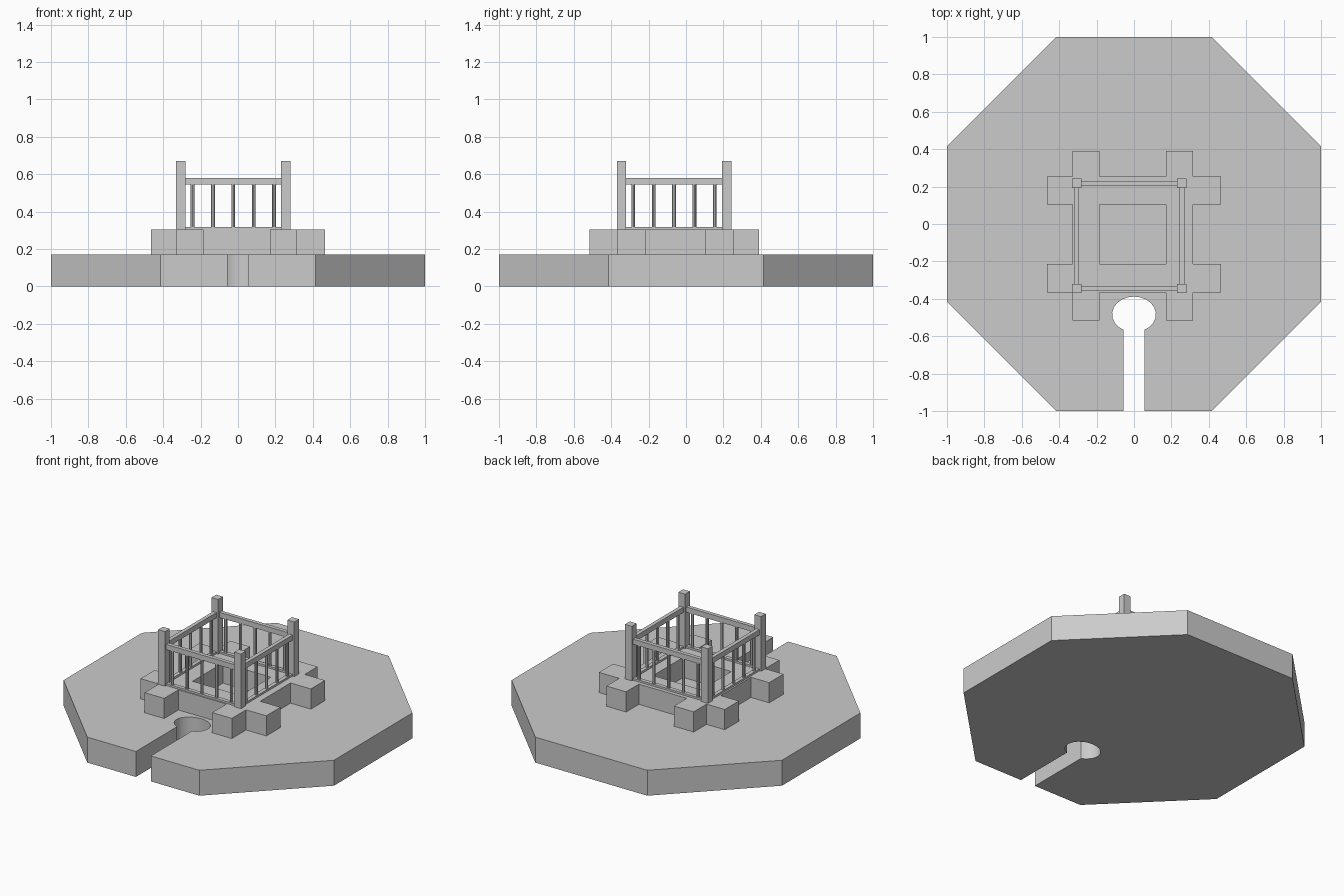
import bpy, bmesh, math

cube = bpy.data.objects.get("Cube")
if cube:
    bpy.data.objects.remove(cube, do_unlink=True)

stone = bpy.data.materials.new("light_grey")
stone.use_nodes = True
GREY = (0.6, 0.6, 0.6, 1)
stone.diffuse_color = GREY
stone.node_tree.nodes["Principled BSDF"].inputs["Base Color"].default_value = GREY

BASE_TOP, CURB_TOP = 0.17, 0.305


def finish(name, bm):
    bmesh.ops.recalc_face_normals(bm, faces=bm.faces)
    mesh = bpy.data.meshes.new(name)
    bm.to_mesh(mesh)
    bm.free()
    mesh.materials.append(stone)
    obj = bpy.data.objects.new(name, mesh)
    bpy.context.collection.objects.link(obj)
    return obj


def raise_faces(bm, height):
    """Turn a flat sheet of faces into a closed solid."""
    grown = bmesh.ops.extrude_face_region(bm, geom=bm.faces[:], use_keep_orig=True)
    moved = [v for v in grown["geom"] if isinstance(v, bmesh.types.BMVert)]
    bmesh.ops.translate(bm, verts=moved, vec=(0, 0, height))


def box(name, x0, x1, y0, y1, z0, z1):
    bm = bmesh.new()
    bmesh.ops.create_cube(bm, size=1)
    for v in bm.verts:
        v.co = ((x0 + x1) / 2 + v.co.x * (x1 - x0),
                (y0 + y1) / 2 + v.co.y * (y1 - y0),
                (z0 + z1) / 2 + v.co.z * (z1 - z0))
    return finish(name, bm)


def spindle(name, x, y, z0, z1):
    bm = bmesh.new()
    bmesh.ops.create_cone(bm, cap_ends=True, segments=8, radius1=0.01,
                          radius2=0.01, depth=z1 - z0)
    bmesh.ops.translate(bm, verts=bm.verts, vec=(x, y, (z0 + z1) / 2))
    return finish(name, bm)


# Octagonal base with a keyhole slot cut in from the front
c = math.tan(math.pi / 8)
outline = [(0.055, -1), (c, -1), (1, -c), (1, c), (c, 1),
           (-c, 1), (-1, c), (-1, -c), (-c, -1), (-0.055, -1)]
start, steps = math.radians(-118), 18
for i in range(steps + 1):
    a = start - i * (2 * math.pi - 2 * math.radians(28)) / steps
    outline.append((0.117 * math.cos(a), -0.483 + 0.095 * math.sin(a)))
bm = bmesh.new()
bm.faces.new([bm.verts.new((x, y, 0)) for x, y in outline])
raise_faces(bm, BASE_TOP)
base = finish("base", bm)
bpy.context.view_layer.objects.active = base
base.select_set(True)
bpy.ops.object.shade_smooth_by_angle(angle=math.radians(30))
base.select_set(False)

# Curb of crossing beams, joined into one solid around an open middle
xs = [-0.465, -0.33, -0.185, 0.17, 0.315, 0.465]
ys = [-0.515, -0.365, -0.215, 0.105, 0.255, 0.39]
bm = bmesh.new()
grid = [[bm.verts.new((x, y, BASE_TOP)) for y in ys] for x in xs]
for i in range(5):
    for j in range(5):
        if i in (1, 3) or j in (1, 3):
            bm.faces.new((grid[i][j], grid[i + 1][j],
                          grid[i + 1][j + 1], grid[i][j + 1]))
bmesh.ops.delete(bm, geom=[v for v in bm.verts if not v.link_faces], context='VERTS')
raise_faces(bm, CURB_TOP - BASE_TOP)
bmesh.ops.dissolve_limit(bm, angle_limit=0.01, verts=bm.verts, edges=bm.edges)
finish("crossed_curb", bm)

# Fence: corner posts, rails and spindles
CX, CY = -0.025, -0.064
HX, HY = 0.281, 0.281
P, R = 0.025, 0.013
for sx, side in ((-1, "right"), (1, "left")):
    for sy, end in ((-1, "front"), (1, "back")):
        x, y = CX + sx * HX, CY + sy * HY
        box(f"{end}_{side}_post", x - P, x + P, y - P, y + P, CURB_TOP, 0.67)

for level, z0, z1 in (("bottom", CURB_TOP, 0.318), ("top", 0.545, 0.58)):
    for s, end, side in ((-1, "front", "right"), (1, "back", "left")):
        y, x = CY + s * HY, CX + s * HX
        box(f"{end}_{level}_rail", CX - HX + P, CX + HX - P, y - R, y + R, z0, z1)
        box(f"{side}_{level}_rail", x - R, x + R, CY - HY + P, CY + HY - P, z0, z1)

for s, end, side in ((-1, "front", "right"), (1, "back", "left")):
    for k in range(-2, 3):
        d = k * 0.109
        spindle(f"{end}_spindle_{k + 3}", CX + d, CY + s * HY, 0.316, 0.547)
        spindle(f"{side}_spindle_{k + 3}", CX + s * HX, CY + d, 0.316, 0.547)
